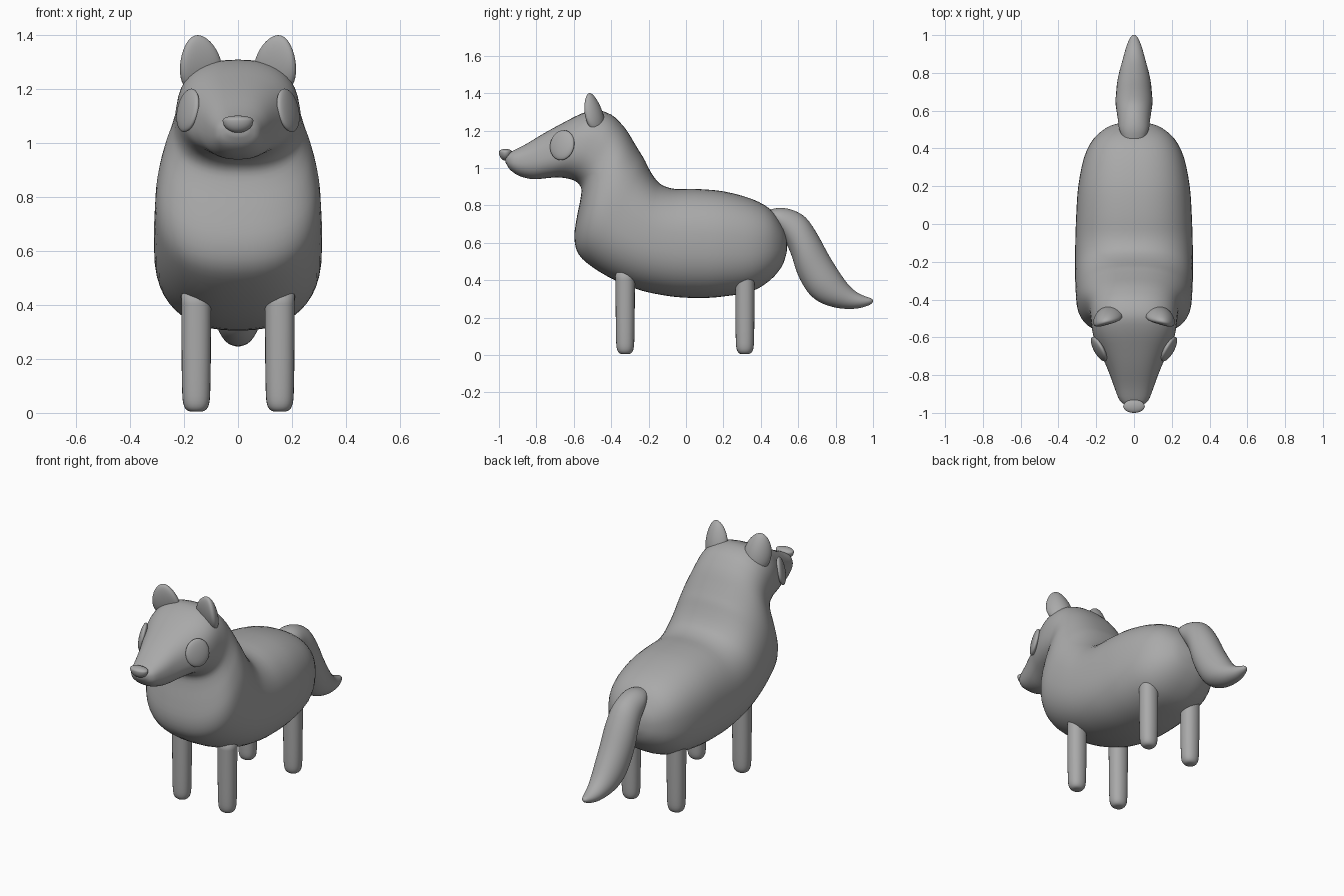
import bpy, bmesh, math
from mathutils import Vector, Matrix

if "Cube" in bpy.data.objects:
    bpy.data.objects.remove(bpy.data.objects["Cube"])

grey = bpy.data.materials.new("plain grey")
grey.diffuse_color = (0.4, 0.4, 0.4, 1)
grey.use_nodes = True
grey.node_tree.nodes["Principled BSDF"].inputs["Base Color"].default_value = grey.diffuse_color


def finish(name, bm):
    bmesh.ops.recalc_face_normals(bm, faces=bm.faces)
    mesh = bpy.data.meshes.new(name)
    bm.to_mesh(mesh)
    bm.free()
    mesh.materials.append(grey)
    for p in mesh.polygons:
        p.use_smooth = True
    obj = bpy.data.objects.new(name, mesh)
    bpy.context.collection.objects.link(obj)
    return obj


def spow(v, e):
    return math.copysign(abs(v) ** e, v)


def catmull(a, b, c, d, t):
    return 0.5 * (2 * b + (c - a) * t + (2 * a - 5 * b + 4 * c - d) * t * t
                  + (3 * b - a - 3 * c + d) * t ** 3)


def loft(name, rings, power=2.0, sides=40, steps=3, x=0.0):
    """Each ring: upper point (y, z), lower point (y, z), half width."""
    n = len(rings)
    dense = []
    for i in range(n - 1):
        quad = [rings[max(0, min(n - 1, i + k))] for k in (-1, 0, 1, 2)]
        for s in range(steps):
            dense.append([catmull(*v, s / steps) for v in zip(*quad)])
    dense.append(rings[-1])
    bm = bmesh.new()
    loops = []
    for y1, z1, y2, z2, w in dense:
        mid = Vector((x, (y1 + y2) / 2, (z1 + z2) / 2))
        half = Vector((0, (y1 - y2) / 2, (z1 - z2) / 2))
        loop = []
        for k in range(sides):
            a = 2 * math.pi * k / sides
            loop.append(bm.verts.new(mid + half * spow(math.cos(a), 2 / power)
                                     + Vector((w * spow(math.sin(a), 2 / power), 0, 0))))
        loops.append(loop)
    for a, b in zip(loops, loops[1:]):
        for k in range(sides):
            j = (k + 1) % sides
            bm.faces.new((a[k], a[j], b[j], b[k]))
    bm.faces.new(loops[0])
    bm.faces.new(loops[-1])
    return finish(name, bm)


def blob(name, centre, radii, rot=None, shape=None):
    """Ellipsoid, optionally reshaped in unit space, then scaled, turned, placed."""
    bm = bmesh.new()
    bmesh.ops.create_uvsphere(bm, u_segments=32, v_segments=20, radius=1)
    rot = rot or Matrix.Identity(3)
    for v in bm.verts:
        p = shape(v.co) if shape else v.co
        v.co = rot @ Vector([a * b for a, b in zip(p, radii)]) + Vector(centre)
    return finish(name, bm)


# Torso, neck and head as one continuous skin from rump to muzzle
loft("body", [
    (.540, .60, .540, .56, .03), (.532, .645, .532, .525, .085),
    (.51, .70, .51, .47, .145), (.45, .78, .45, .40, .215),
    (.35, .835, .35, .34, .265), (.20, .875, .20, .313, .295),
    (.05, .888, .08, .305, .305), (-.06, .888, -.07, .312, .31),
    (-.13, .91, -.24, .345, .312), (-.17, .95, -.38, .40, .312),
    (-.20, 1.0, -.50, .47, .309), (-.225, 1.05, -.575, .54, .305),
    (-.25, 1.09, -.597, .63, .295), (-.28, 1.14, -.583, .74, .275),
    (-.31, 1.19, -.565, .83, .252), (-.345, 1.235, -.56, .89, .237),
    (-.40, 1.285, -.585, .925, .23), (-.48, 1.31, -.63, .943, .222),
    (-.56, 1.29, -.69, .95, .203), (-.66, 1.24, -.75, .945, .165),
    (-.76, 1.185, -.82, .94, .13), (-.86, 1.125, -.89, .957, .10),
    (-.93, 1.09, -.94, .99, .075), (-.965, 1.07, -.965, 1.03, .035),
], power=2.4, sides=48)

# Bushy drooping tail
loft("tail", [
    (.44, .775, .47, .72, .055), (.50, .787, .50, .66, .078),
    (.57, .775, .535, .60, .085), (.64, .735, .565, .53, .093),
    (.70, .65, .59, .45, .098), (.76, .54, .62, .385, .095),
    (.815, .45, .665, .32, .09), (.865, .38, .73, .275, .078),
    (.91, .338, .82, .25, .06), (.955, .315, .91, .248, .042),
    (.99, .303, .975, .265, .022), (1.0, .292, .998, .28, .007),
])

# Nose: flat on top, narrowing below
blob("nose", (0, -.965, 1.085), (.057, .035, .046),
     shape=lambda p: Vector((p.x, p.y, p.z * (.38 if p.z > 0 else 1))))


def ear_shape(p):
    # broad base, narrower tip, edges cupped forward
    return Vector((p.x * (1 - .15 * p.z), p.y * (1 - .15 * p.z) - .5 * p.x ** 2 + .2, p.z))


for side, label in ((1, "right"), (-1, "left")):
    # Legs: slim rounded posts
    for y, place in ((-.325, "front"), (.315, "back")):
        prof = [(.005, .02), (.012, .034), (.035, .045), (.09, .049), (.25, .051), (.46, .052)]
        loft(f"{place}_leg_{label}", [(y + r, z, y - r, z, r * 1.07) for z, r in prof],
             power=2.2, sides=24, x=side * .155)
    # Eyes: thin discs lying on the cheeks
    normal = Vector((side * .85, -.47, .2)).normalized()
    blob(f"eye_{label}", (side * .186, -.662, 1.122), (.073, .082, .022),
         normal.to_track_quat('Z', 'Y').to_matrix())
    # Ears: upright cupped leaves leaning forward and out
    turn = (Matrix.Rotation(side * math.radians(-18), 3, 'Z')
            @ Matrix.Rotation(math.radians(14), 3, 'X')
            @ Matrix.Rotation(side * math.radians(10), 3, 'Y'))
    blob(f"ear_{label}", (side * .142, -.495, 1.29), (.08, .04, .113), turn, ear_shape)
